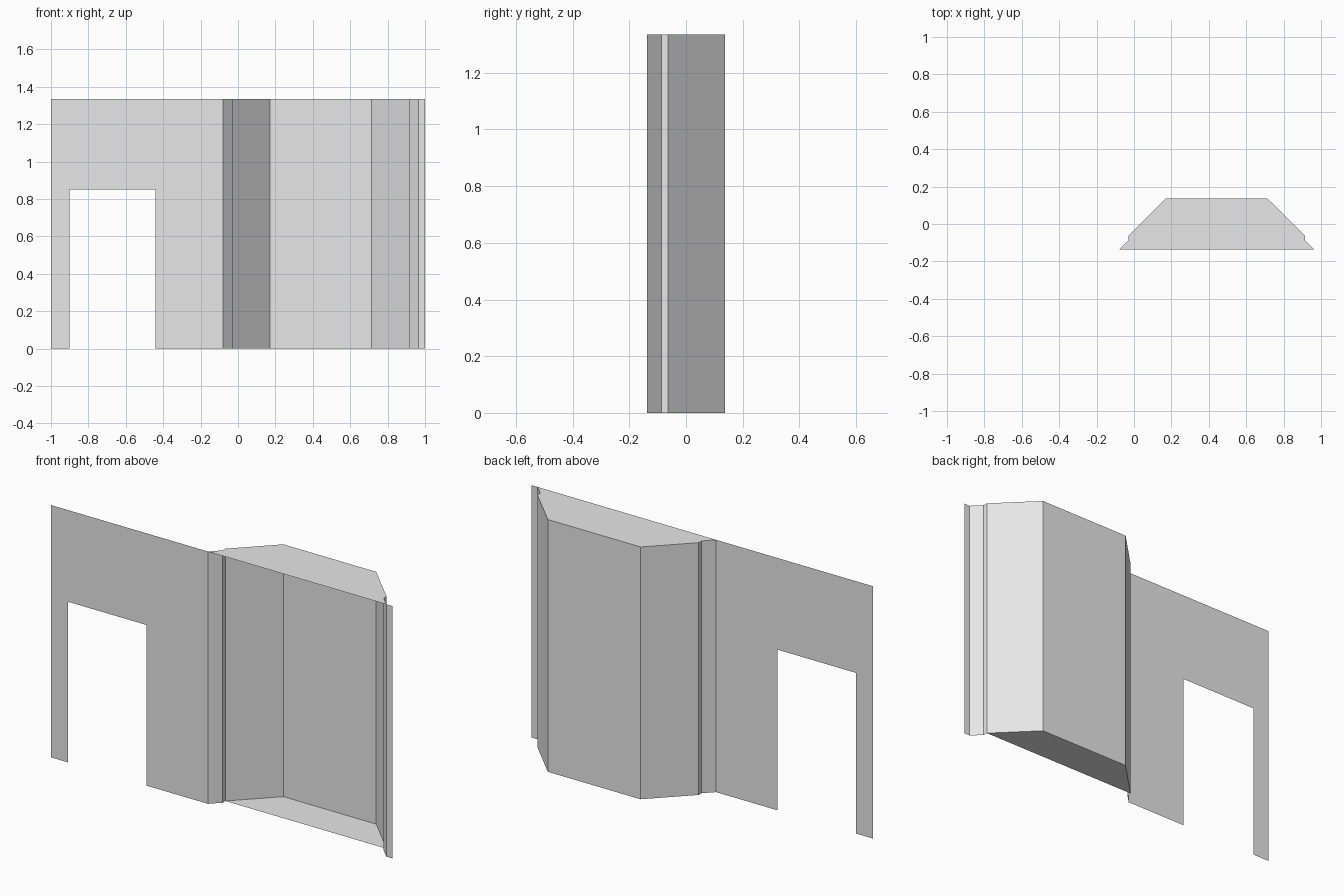
import bpy

cube = bpy.data.objects.get("Cube")
if cube:
    bpy.data.objects.remove(cube, do_unlink=True)

HEIGHT = 1.335
FRONT, BACK = -0.137, 0.137
STEP_FRONT, STEP_BACK = -0.087, -0.063

# Plain grey plaster
grey = bpy.data.materials.new("plain grey")
grey.use_nodes = True
grey.diffuse_color = (0.8, 0.8, 0.8, 1)
grey.node_tree.nodes["Principled BSDF"].inputs["Base Color"].default_value = (0.8, 0.8, 0.8, 1)


def add_sheet(name, verts, faces):
    mesh = bpy.data.meshes.new(name)
    mesh.from_pydata(verts, [], faces)
    mesh.materials.append(grey)
    mesh.update()
    obj = bpy.data.objects.new(name, mesh)
    bpy.context.collection.objects.link(obj)
    return obj


def add_flat(name, outline, z, face_up):
    """Horizontal panel from a counter-clockwise plan outline."""
    if not face_up:
        outline = outline[::-1]
    return add_sheet(name, [(x, y, z) for x, y in outline], [range(len(outline))])


def add_folded_wall(name, path):
    """Vertical wall folded along a plan path, facing the front."""
    n = len(path)
    verts = [(x, y, z) for z in (0, HEIGHT) for x, y in path]
    faces = [(i, i + 1, n + i + 1, n + i) for i in range(n - 1)]
    return add_sheet(name, verts, faces)


# Bay plan, left to right: jamb return, step, slanted side, back
bay = [(-0.08, FRONT), (-0.03, STEP_FRONT), (-0.03, STEP_BACK), (0.17, BACK),
       (0.713, BACK), (0.914, STEP_BACK), (0.914, STEP_FRONT), (0.964, FRONT)]

# Flat wall with a doorway reaching the ground
door_left, door_right, door_top = -0.9, -0.44, 0.85
wall = [(-1, 0), (door_left, 0), (door_left, door_top), (door_right, door_top),
        (door_right, 0), (bay[0][0], 0), (bay[0][0], HEIGHT), (-1, HEIGHT)]
add_sheet("doorway_wall", [(x, FRONT, z) for x, z in wall], [range(len(wall))])

# Bay walls and the narrow strip beside them
add_folded_wall("bay_wall", bay)
add_folded_wall("end_wall_strip", [bay[-1], (1, FRONT)])

# Floor stops at the step, ceiling reaches the front
add_flat("bay_floor", bay[2:6][::-1], 0, True)
add_flat("bay_ceiling", bay[::-1], HEIGHT, False)
